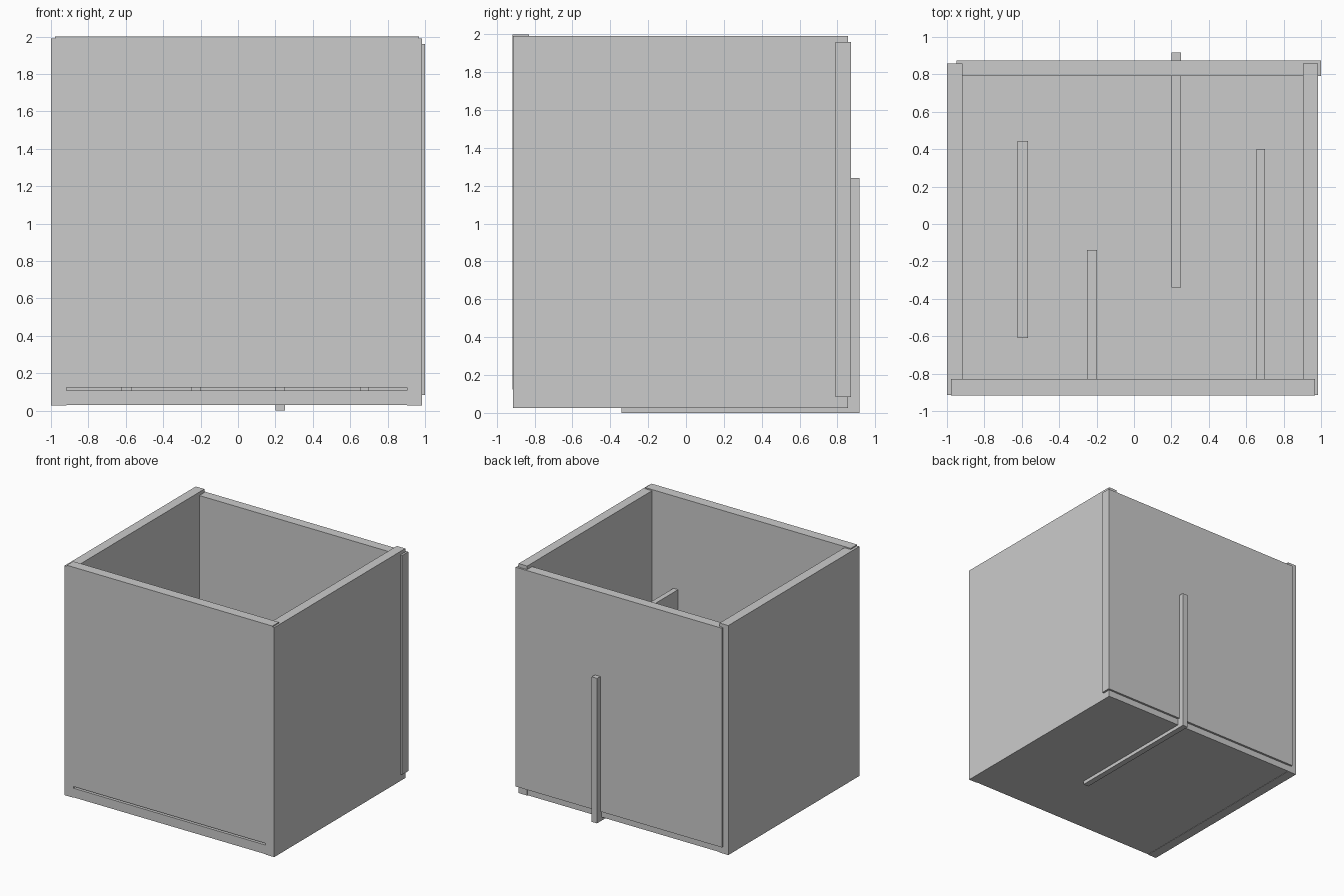
import bpy
import bmesh

old = bpy.data.objects.get("Cube")
if old:
    bpy.data.objects.remove(old, do_unlink=True)

# One plain grey for the whole box
GREY = (0.6, 0.6, 0.6, 1)
grey = bpy.data.materials.new("plain grey")
grey.use_nodes = True
grey.diffuse_color = GREY
grey.node_tree.nodes["Principled BSDF"].inputs["Base Color"].default_value = GREY


def board(name, x, y, z):
    """Flat board given by its (low, high) extent on each axis."""
    mesh = bpy.data.meshes.new(name)
    bm = bmesh.new()
    bmesh.ops.create_cube(bm, size=1)
    for v in bm.verts:
        v.co = [span[0] if c < 0 else span[1] for c, span in zip(v.co, (x, y, z))]
    bm.to_mesh(mesh)
    bm.free()
    mesh.materials.append(grey)
    obj = bpy.data.objects.new(name, mesh)
    bpy.context.collection.objects.link(obj)
    return obj


# Floor and side walls
board("floor", (-0.985, 0.97), (-0.914, 0.855), (0.03, 0.108))
side_y, side_z = (-0.915, 0.857), (0.027, 1.99)
board("right_wall", (-1.0, -0.918), side_y, side_z)
board("left_wall", (0.903, 0.983), side_y, side_z)

# Front wall floats just above the floor; back wall is shifted sideways
board("front_wall", (-0.978, 0.967), (-0.917, -0.83), (0.124, 2.0))
board("back_wall", (-0.95, 1.0), (0.79, 0.873), (0.085, 1.96))

# Thin upright dividers: x centre, thickness, y extent, z extent
dividers = {
    "outer_right_divider": (-0.595, 0.058, (-0.61, 0.445), (0.09, 1.15)),
    "inner_right_divider": (-0.225, 0.052, (-0.86, -0.14), (0.09, 0.8)),
    "inner_left_divider": (0.225, 0.05, (-0.34, 0.917), (0.0, 1.24)),
    "outer_left_divider": (0.678, 0.044, (-0.86, 0.4), (0.09, 1.21)),
}
for name, (x, thick, y, z) in dividers.items():
    board(name, (x - thick / 2, x + thick / 2), y, z)
